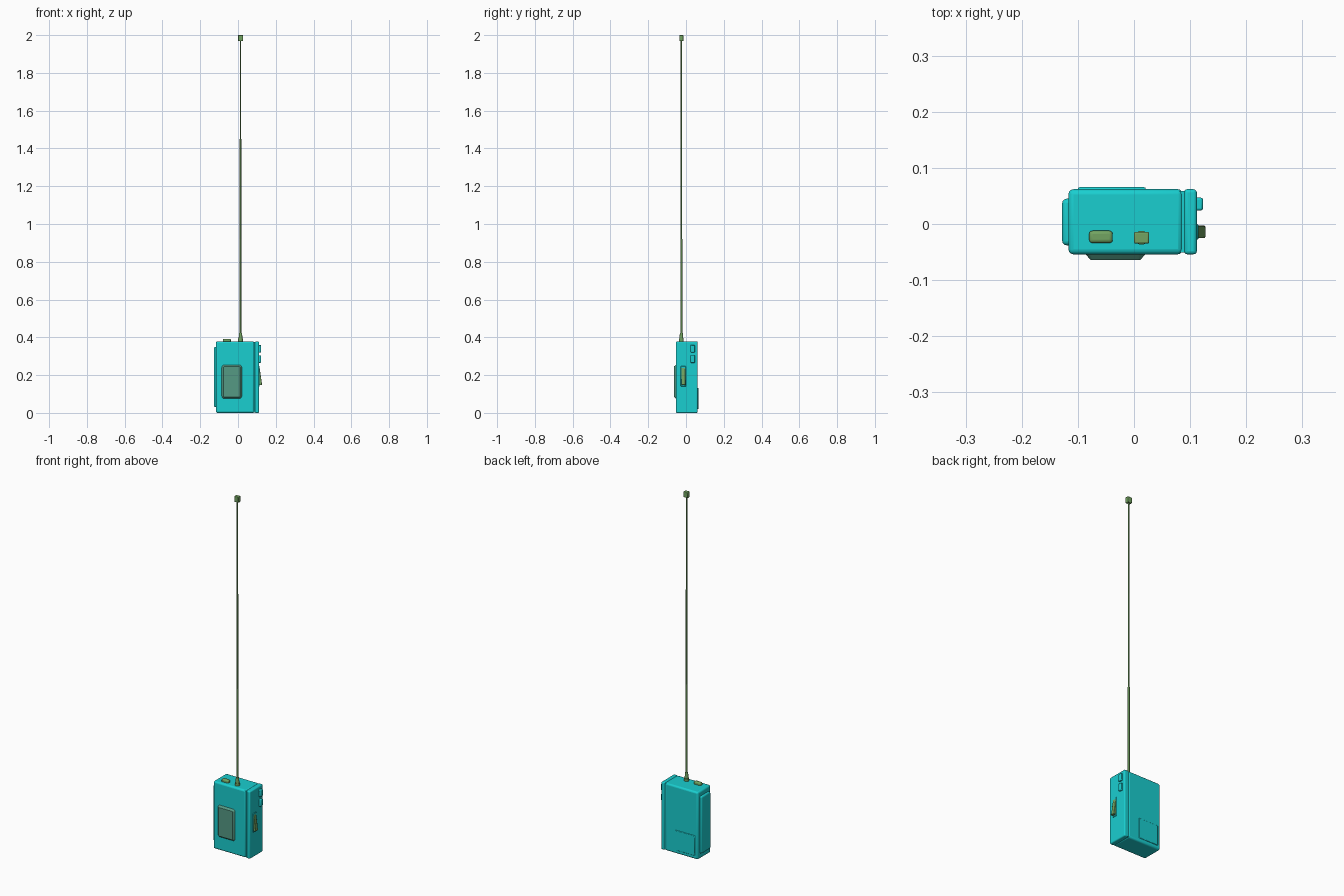
import bpy, math
from mathutils import Vector

if "Cube" in bpy.data.objects:
    bpy.data.objects.remove(bpy.data.objects["Cube"])


def material(name, rgb):
    m = bpy.data.materials.new(name)
    m.diffuse_color = (*rgb, 1)
    m.use_nodes = True
    m.node_tree.nodes["Principled BSDF"].inputs["Base Color"].default_value = m.diffuse_color
    return m


TEAL = material("teal", (0.01, 0.62, 0.63))
OLIVE = material("olive green", (0.17, 0.37, 0.12))
PAD = material("grey green", (0.09, 0.32, 0.23))


def finish(o, name, mat):
    o.name = name
    o.data.materials.append(mat)
    bpy.ops.object.shade_smooth_by_angle(angle=math.radians(35))
    return o


def box(name, lo, hi, mat, bevel=0.0, segments=3, rot_y=0.0):
    """Box between two corners with rounded edges."""
    lo, hi = Vector(lo), Vector(hi)
    bpy.ops.mesh.primitive_cube_add(size=1, location=(lo + hi) / 2)
    o = bpy.context.object
    o.scale = hi - lo
    bpy.ops.object.transform_apply(location=False, rotation=False, scale=True)
    o.rotation_euler.y = rot_y
    if bevel:
        b = o.modifiers.new("bevel", "BEVEL")
        b.width, b.segments = bevel, segments
    return finish(o, name, mat)


def rod(name, x, y, z0, z1, r0, r1, mat, sides=16):
    """Vertical, optionally tapered, cylinder."""
    bpy.ops.mesh.primitive_cone_add(vertices=sides, radius1=r0, radius2=r1,
                                    depth=z1 - z0, location=(x, y, (z0 + z1) / 2))
    return finish(bpy.context.object, name, mat)


def round_pad(name, x0, x1, z0, z1, y_back, y_front, inset, mat, r=0.014, n=5):
    """Rounded rectangle on the front face, sloping in towards its flat top."""
    def ring(y, d):
        pts = []
        for cx, cz, a0 in ((x1 - r, z1 - r, 0), (x0 + r, z1 - r, 90),
                           (x0 + r, z0 + r, 180), (x1 - r, z0 + r, 270)):
            for i in range(n):
                a = math.radians(a0 + 90 * i / (n - 1))
                pts.append((cx + (r - d) * math.cos(a), y, cz + (r - d) * math.sin(a)))
        return pts
    verts = ring(y_back, 0) + ring(y_front, inset)
    k = 4 * n
    faces = [(i, (i + 1) % k, k + (i + 1) % k, k + i) for i in range(k)]
    faces += [tuple(range(k - 1, -1, -1)), tuple(range(k, 2 * k))]
    me = bpy.data.meshes.new(name)
    me.from_pydata(verts, [], faces)
    o = bpy.data.objects.new(name, me)
    bpy.context.collection.objects.link(o)
    bpy.ops.object.select_all(action='DESELECT')
    o.select_set(True)
    bpy.context.view_layer.objects.active = o
    # outward normals
    bpy.ops.object.mode_set(mode='EDIT')
    bpy.ops.mesh.select_all(action='SELECT')
    bpy.ops.mesh.normals_make_consistent(inside=False)
    bpy.ops.object.mode_set(mode='OBJECT')
    return finish(o, name, mat)


# Case: main shell, right-hand strip and the recessed seam between them
box("main_case", (-0.117, -0.054, 0.0), (0.087, 0.062, 0.378), TEAL, 0.009)
box("right_strip", (0.089, -0.054, 0.0), (0.112, 0.062, 0.378), TEAL, 0.006)
box("seam_core", (0.07, -0.051, 0.003), (0.1, 0.059, 0.375), TEAL)

# Raised panels: left side grip and back battery bump
box("left_panel", (-0.128, -0.038, 0.03), (-0.10, 0.045, 0.35), TEAL, 0.008)
box("back_panel", (-0.10, 0.05, 0.02), (0.021, 0.0655, 0.132), TEAL, 0.003, 2)

# Front pad
round_pad("front_pad", -0.087, 0.021, 0.075, 0.255, -0.053, -0.0645, 0.01, PAD)

# Right side: two buttons and a talk lever on a thin plate
for i, z in enumerate((0.265, 0.32)):
    box(f"side_button_{i + 1}", (0.105, 0.024, z), (0.123, 0.047, z + 0.04),
        TEAL, 0.004, 2)
box("lever_plate", (0.105, -0.028, 0.14), (0.115, 0.0, 0.247), TEAL, 0.002, 1)
box("talk_lever", (0.108, -0.025, 0.147), (0.121, -0.003, 0.24), OLIVE,
    0.002, 2, rot_y=math.radians(-8))

# Top button
box("top_button", (-0.08, -0.034, 0.37), (-0.038, -0.012, 0.392), OLIVE, 0.006)

# Telescopic antenna: socket, knuckle, stepped rods and tip
AX, AY = 0.0135, -0.0245
rod("antenna_socket", AX, AY, 0.37, 0.393, 0.0125, 0.0125, OLIVE)
rod("antenna_knuckle", AX, AY, 0.39, 0.423, 0.0105, 0.008, OLIVE)
sections = ((0.41, 0.92, 0.0052), (0.91, 1.45, 0.0044), (1.44, 1.975, 0.0036))
for i, (z0, z1, r) in enumerate(sections):
    rod(f"antenna_section_{i + 1}", AX, AY, z0, z1, r, r, OLIVE, 12)
box("antenna_tip", (AX - 0.0135, AY - 0.0105, 1.968), (AX + 0.0135, AY + 0.0105, 2.0),
    OLIVE, 0.003, 2)
